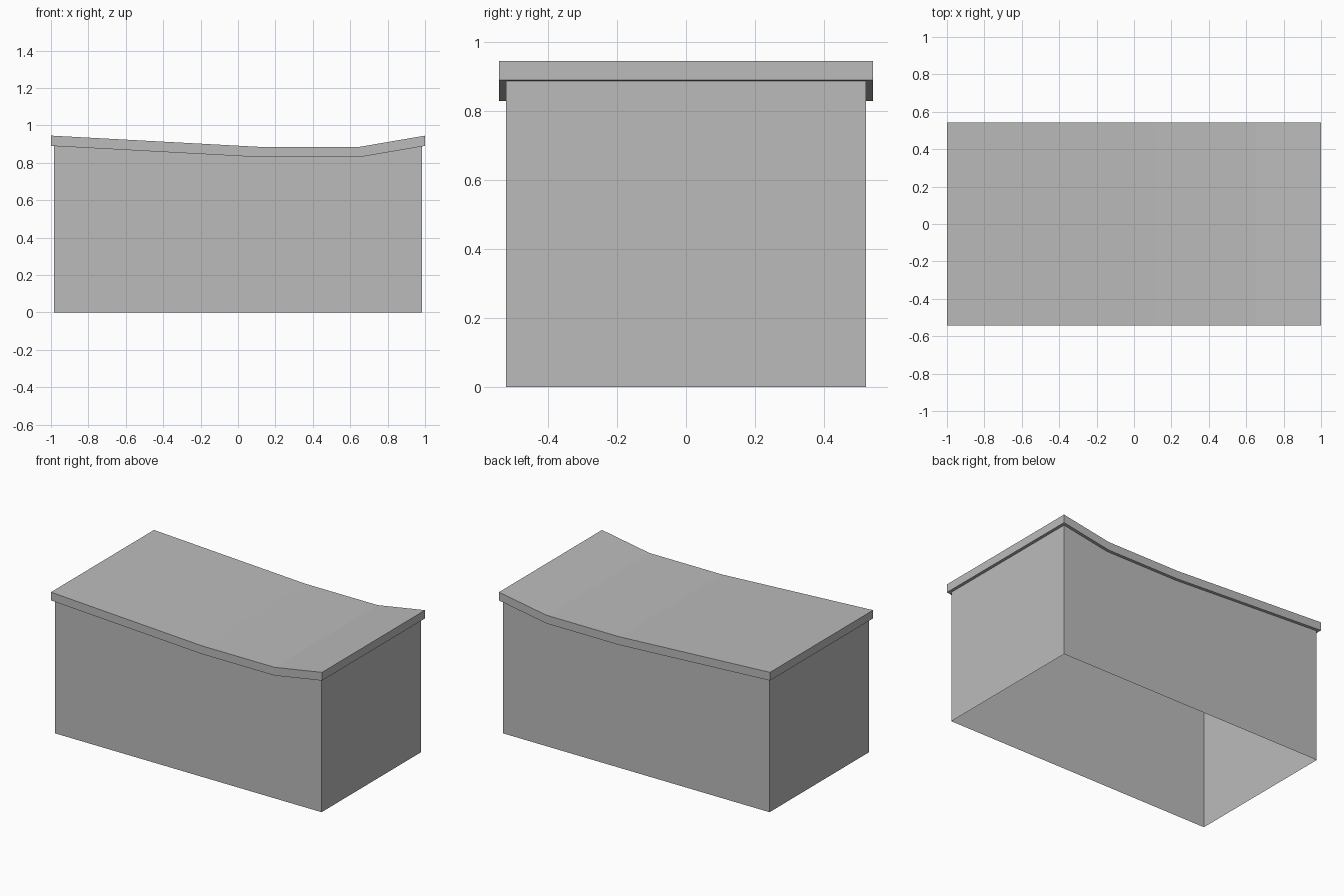
import bpy, bmesh

if "Cube" in bpy.data.objects:
    bpy.data.objects.remove(bpy.data.objects["Cube"])

grey = bpy.data.materials.new("plain_grey")
grey.diffuse_color = (0.5, 0.5, 0.5, 1)
grey.use_nodes = True
grey.node_tree.nodes["Principled BSDF"].inputs["Base Color"].default_value = grey.diffuse_color

LID_X, LID_Y, LID_THICK = 1.0, 0.543, 0.055
WALL_X, WALL_Y = 0.983, 0.523
# Sagging line of the lid's underside, left to right
SAG = [(-LID_X, 0.89), (0.114, 0.83), (0.65, 0.83), (LID_X, 0.89)]


def sag_height(x):
    for (x0, z0), (x1, z1) in zip(SAG, SAG[1:]):
        if x <= x1:
            return z0 + (z1 - z0) * (x - x0) / (x1 - x0)
    return SAG[-1][1]


def extrude_profile(name, profile, half_depth, skip=()):
    """Sweep a closed x-z profile along y; edges in skip stay open."""
    bm = bmesh.new()
    front = [bm.verts.new((x, -half_depth, z)) for x, z in profile]
    back = [bm.verts.new((x, half_depth, z)) for x, z in profile]
    bm.faces.new(front)
    bm.faces.new(back[::-1])
    n = len(profile)
    for i in range(n):
        if i not in skip:
            j = (i + 1) % n
            bm.faces.new((front[j], front[i], back[i], back[j]))
    mesh = bpy.data.meshes.new(name)
    bm.to_mesh(mesh)
    bm.free()
    mesh.materials.append(grey)
    obj = bpy.data.objects.new(name, mesh)
    bpy.context.collection.objects.link(obj)
    return obj


# Thin box walls, open below and closed above by the lid
rim = [(x, sag_height(x)) for x in (WALL_X, 0.65, 0.114, -WALL_X)]
extrude_profile("box_walls", [(-WALL_X, 0), (WALL_X, 0)] + rim, WALL_Y, skip=(0, 2, 3, 4))

# Overhanging lid slab following the sag
top = [(x, z + LID_THICK) for x, z in reversed(SAG)]
extrude_profile("lid", SAG + top, LID_Y)
